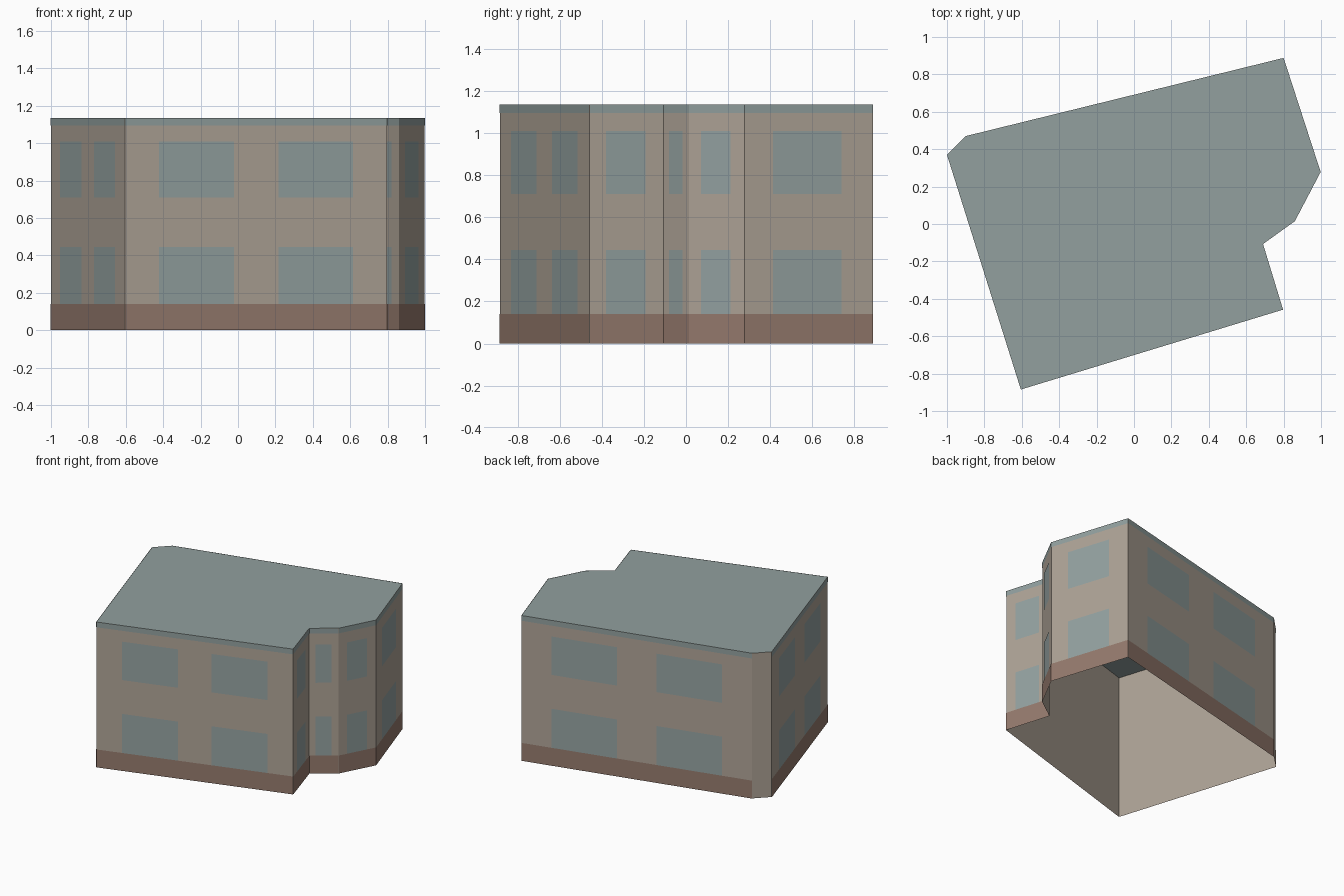
import bpy
from mathutils import Vector

cube = bpy.data.objects.get("Cube")
if cube:
    bpy.data.objects.remove(cube, do_unlink=True)


def material(name, rgb):
    linear = [(c / 255 / 12.92 if c < 11 else ((c / 255 + 0.055) / 1.055) ** 2.4) for c in rgb]
    mat = bpy.data.materials.new(name)
    mat.use_nodes = True
    mat.diffuse_color = (*linear, 1)
    mat.node_tree.nodes["Principled BSDF"].inputs["Base Color"].default_value = (*linear, 1)
    return mat


WALL = material("tan plaster", (175, 164, 151))
BASE = material("brown plinth", (150, 123, 110))
GLASS = material("window grey green", (149, 163, 162))
ROOF = material("roof grey green", (146, 160, 159))

HEIGHT = 1.135
BASE_TOP = 0.14
TRIM_BOTTOM = 1.095
LIFT = 0.002
STOREYS = [(BASE_TOP, 0.445), (0.71, 1.01)]
PAIR = [(0.13, 0.415), (0.585, 0.87)]
SINGLE = [(0.22, 0.755)]

# Footprint corners, counter-clockwise, each with the windows of the wall it starts
PLAN = [
    ((-0.605, -0.885), PAIR),
    ((0.797, -0.458), SINGLE),
    ((0.69, -0.107), SINGLE),
    ((0.86, 0.015), SINGLE),
    ((0.998, 0.278), SINGLE),
    ((0.80, 0.888), PAIR),
    ((-0.90, 0.47), None),
    ((-1.0, 0.37), PAIR),
]
corners = [Vector((*p, 0)) for p, _ in PLAN]


def add_mesh(name, verts, faces, mat):
    mesh = bpy.data.meshes.new(name)
    mesh.from_pydata(verts, [], faces)
    mesh.materials.append(mat)
    obj = bpy.data.objects.new(name, mesh)
    bpy.context.collection.objects.link(obj)
    return obj


def add_panels(name, panels, mat):
    """Flat panels on the walls: (wall index, start, end, bottom, top)."""
    verts, faces = [], []
    for wall, s, e, low, high in panels:
        a, b = corners[wall], corners[(wall + 1) % len(corners)]
        out = (b - a).cross(Vector((0, 0, 1))).normalized() * LIFT
        n = len(verts)
        for t, z in ((s, low), (e, low), (e, high), (s, high)):
            verts.append(a.lerp(b, t) + out + Vector((0, 0, z)))
        faces.append((n, n + 1, n + 2, n + 3))
    return add_mesh(name, verts, faces, mat)


# Wall shell, open underneath
count = len(corners)
top = [c + Vector((0, 0, HEIGHT)) for c in corners]
sides = [(i, (i + 1) % count, (i + 1) % count + count, i + count) for i in range(count)]
add_mesh("walls", corners + top, sides, WALL)

# Flat roof
add_mesh("roof", top, [tuple(range(count))], ROOF)

# Plinth, roof trim and windows on every wall but the plain cut corner
dressed = [(i, w) for i, (_, w) in enumerate(PLAN) if w]
add_panels("plinth", [(i, 0, 1, 0, BASE_TOP) for i, _ in dressed], BASE)
add_panels("roof_trim", [(i, 0, 1, TRIM_BOTTOM, HEIGHT) for i, _ in dressed], ROOF)
add_panels("windows", [(i, s, e, low, high) for i, w in dressed
                       for s, e in w for low, high in STOREYS], GLASS)
